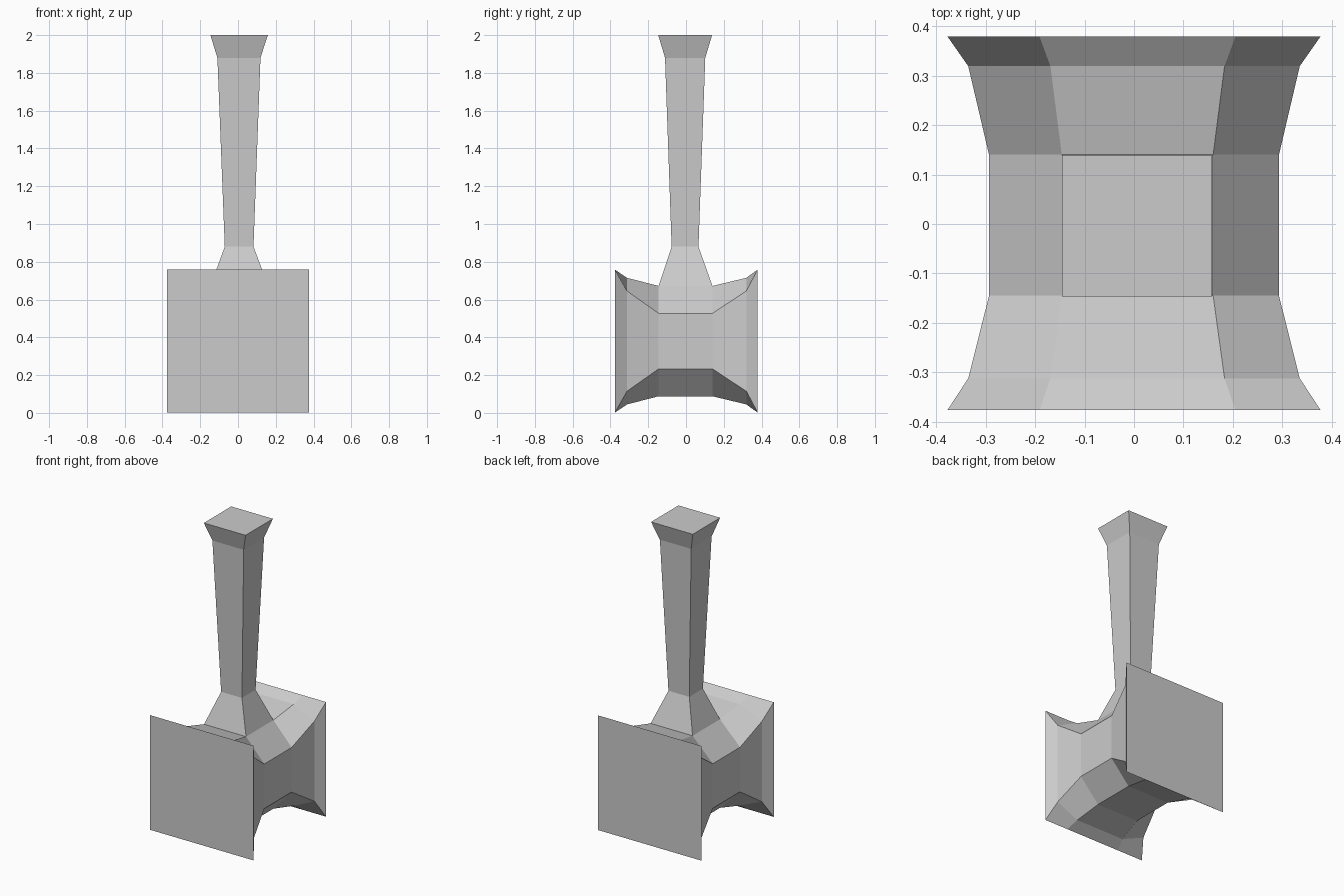
import bpy
import bmesh

if "Cube" in bpy.data.objects:
    bpy.data.objects.remove(bpy.data.objects["Cube"])

HEAD_Z = 0.38   # height of the head's axis
OFF = 0.007     # slight sideways offset of the handle and flats


def loft(name, rings, cap_start=True, cap_end=True, skip=()):
    """Skin a list of rings with quads; skip holds (ring, side) openings."""
    bm = bmesh.new()
    loops = [[bm.verts.new(p) for p in ring] for ring in rings]
    n = len(loops[0])
    for r, (a, b) in enumerate(zip(loops, loops[1:])):
        for i in range(n):
            j = (i + 1) % n
            if (r, i) not in skip:
                bm.faces.new((a[i], a[j], b[j], b[i]))
    if cap_start:
        bm.faces.new(loops[0])
    if cap_end:
        bm.faces.new(loops[-1])
    bmesh.ops.recalc_face_normals(bm, faces=bm.faces)
    mesh = bpy.data.meshes.new(name)
    bm.to_mesh(mesh)
    bm.free()
    obj = bpy.data.objects.new(name, mesh)
    bpy.context.collection.objects.link(obj)
    return obj


def head_ring(y, half_x, flat_x, half_z, side_z):
    """Octagon; side 0 is the top flat."""
    l, r = OFF - flat_x, OFF + flat_x
    pts = [(l, half_z), (r, half_z), (half_x, side_z), (half_x, -side_z),
           (r, -half_z), (l, -half_z), (-half_x, -side_z), (-half_x, side_z)]
    return [(x, y, HEAD_Z + z) for x, z in pts]


def handle_ring(z, x0, x1, y0, y1):
    return [(x0, y0, z), (x1, y0, z), (x1, y1, z), (x0, y1, z)]


# Hammer head: flared octagonal body ending in two square striking faces
end = (0.377, 0.198, 0.378, 0.378)
flare = (0.335, 0.176, 0.335, 0.265)
waist = (0.293, 0.153, 0.292, 0.147)
sections = [(-0.376, end), (-0.312, flare), (-0.145, waist),
            (0.140, waist), (0.319, flare), (0.379, end)]
# The waist's top flat is left open where the handle grows out of it
loft("hammer_head", [head_ring(y, *s) for y, s in sections], skip={(2, 0)})

# Handle: flared root, tapering shaft and flared pommel
handle = [(HEAD_Z + 0.292, -0.146, 0.160, -0.145, 0.140),
          (0.88, -0.070, 0.082, -0.076, 0.066),
          (1.88, -0.109, 0.119, -0.111, 0.102),
          (2.00, -0.146, 0.158, -0.147, 0.138)]
loft("handle", [handle_ring(*h) for h in handle], cap_start=False)
